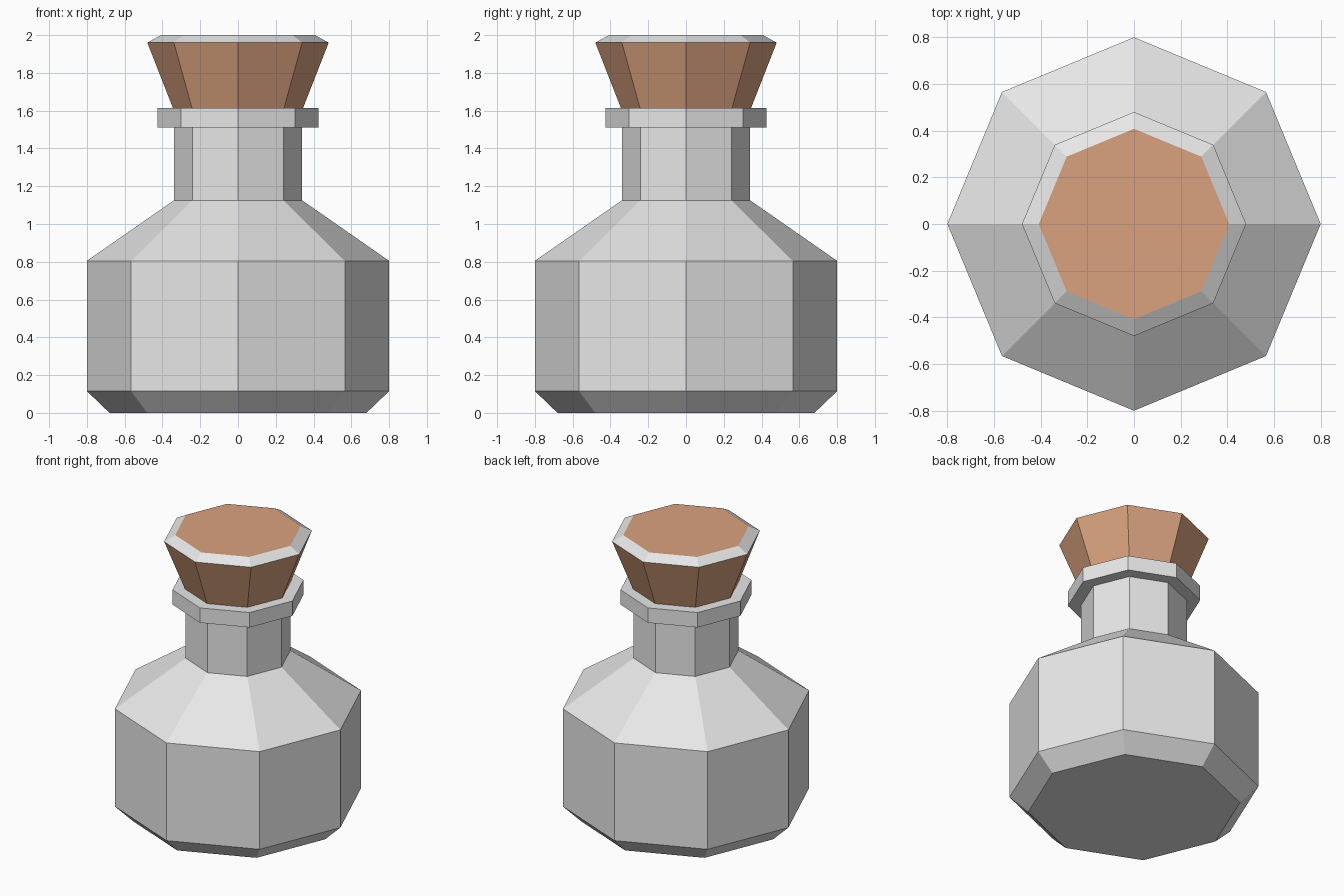
import bpy
import bmesh
import math

if "Cube" in bpy.data.objects:
    bpy.data.objects.remove(bpy.data.objects["Cube"])

SIDES = 8


def material(name, rgb):
    m = bpy.data.materials.new(name)
    m.diffuse_color = (*rgb, 1.0)
    m.use_nodes = True
    m.node_tree.nodes["Principled BSDF"].inputs["Base Color"].default_value = m.diffuse_color
    return m


grey = material("light grey", (0.8, 0.8, 0.8))
brown = material("cork brown", (0.70, 0.365, 0.212))


def turned(name, profile, mats, pick=lambda face: 0):
    """Closed eight-sided solid turned from (radius, height) points."""
    bm = bmesh.new()
    rings = []
    for r, z in profile:
        rings.append([bm.verts.new((r * math.cos(2 * math.pi * i / SIDES),
                                    r * math.sin(2 * math.pi * i / SIDES), z))
                      for i in range(SIDES)])
    for a, b in zip(rings, rings[1:]):
        for i in range(SIDES):
            j = (i + 1) % SIDES
            bm.faces.new((a[i], a[j], b[j], b[i]))
    bm.faces.new(rings[0][::-1])
    bm.faces.new(rings[-1])
    bm.normal_update()
    for f in bm.faces:
        f.material_index = pick(f)
    me = bpy.data.meshes.new(name)
    bm.to_mesh(me)
    bm.free()
    for m in mats:
        me.materials.append(m)
    ob = bpy.data.objects.new(name, me)
    bpy.context.collection.objects.link(ob)
    return ob


# Bottle: chamfered foot, body, shoulder, neck and lip
turned("bottle", [(0.68, 0.0), (0.80, 0.115), (0.80, 0.805), (0.34, 1.125),
                  (0.34, 1.51), (0.425, 1.51), (0.425, 1.615)], [grey])

# Stopper: flared cork whose sloping top rim is grey
turned("stopper", [(0.345, 1.615), (0.48, 1.96), (0.408, 2.0)], [brown, grey],
       lambda f: 1 if 0.1 < f.normal.z < 0.99 else 0)
